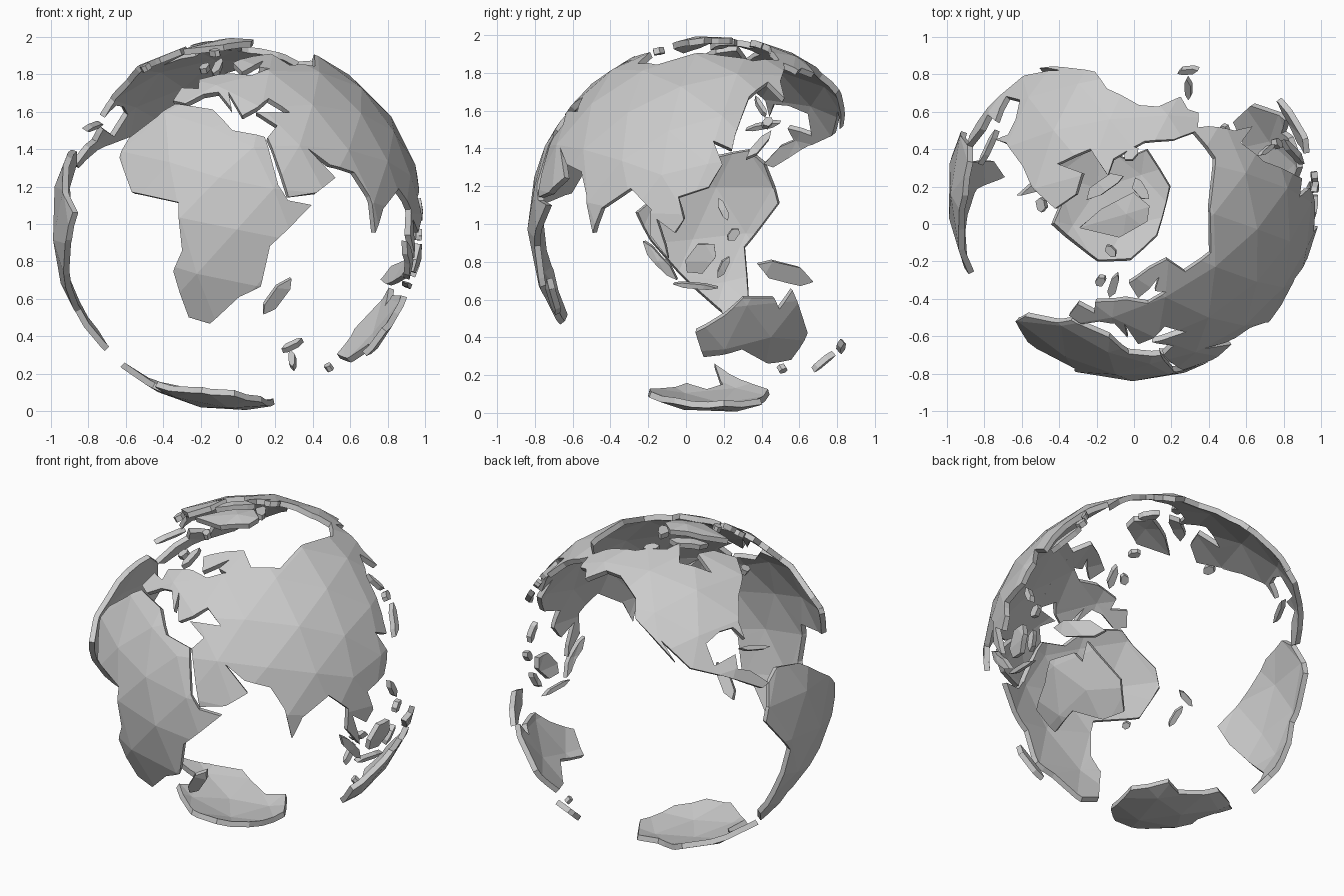
import bpy, bmesh
from math import radians, sin, cos
from mathutils import Vector, Matrix
from mathutils.geometry import delaunay_2d_cdt

if "Cube" in bpy.data.objects:
    bpy.data.objects.remove(bpy.data.objects["Cube"])

CENTRE = Vector((0, 0.16, 1))
THICK = 0.033
LON0 = 28.8

# tilted globe axes: north, facing meridian, east
north = Vector((0.2, -0.03, 0.98)).normalized()
east = north.cross(Vector((0, -1, 0))).normalized()
frame = Matrix((east.cross(north), east, north)).transposed()

# faceted base ball that every land plate lies on
ball = bmesh.new()
bmesh.ops.create_icosphere(ball, subdivisions=3, radius=1, matrix=frame.to_4x4())
ball.normal_update()
PLANES = [(f.normal.copy(), f.normal.dot(f.verts[0].co)) for f in ball.faces]
CREASES = [(e.verts[0].co.copy(), e.verts[1].co.copy()) for e in ball.edges]
ball.free()


def direction(lon, lat):
    a, b = radians(lon - LON0), radians(lat)
    return frame @ Vector((cos(b) * cos(a), cos(b) * sin(a), sin(b)))


def on_ball(d):
    return d * min(h / n.dot(d) for n, h in PLANES if n.dot(d) > 0.05)


def inside(p, poly):
    hit = False
    for a, b in zip(poly, poly[1:] + poly[:1]):
        if (a.y > p.y) != (b.y > p.y):
            if p.x < (b.x - a.x) * (p.y - a.y) / (b.y - a.y) + a.x:
                hit = not hit
    return hit


def plate(name, lonlat):
    """Land plate: outline cut out of the faceted ball, then thickened inward."""
    dirs = [direction(*p) for p in zip(lonlat[::2], lonlat[1::2])]
    c = sum(dirs, Vector()).normalized()
    u = c.orthogonal().normalized()
    v = c.cross(u)

    def flat(d):
        return Vector((d.dot(u), d.dot(v))) / d.dot(c)

    poly = [flat(d) for d in dirs]
    pts = list(poly)
    n = len(pts)
    edges = [(i, (i + 1) % n) for i in range(n)]
    for a, b in CREASES:
        if a.dot(c) > 0.15 and b.dot(c) > 0.15:
            edges.append((len(pts), len(pts) + 1))
            pts += [flat(a), flat(b)]
    res = delaunay_2d_cdt(pts, edges, [], 0, 1e-6)
    co, tris = res[0], res[2]
    bm = bmesh.new()
    made = {}
    for t in tris:
        mid = sum((co[i] for i in t), Vector((0, 0))) / len(t)
        if not inside(mid, poly):
            continue
        for i in t:
            if i not in made:
                made[i] = bm.verts.new(on_ball((c + u * co[i].x + v * co[i].y).normalized()))
        bm.faces.new([made[i] for i in t])
    me = bpy.data.meshes.new(name)
    bm.to_mesh(me)
    bm.free()
    ob = bpy.data.objects.new(name, me)
    ob.location = CENTRE
    bpy.context.collection.objects.link(ob)
    m = ob.modifiers.new("thickness", 'SOLIDIFY')
    m.thickness = THICK
    m.offset = -1


def island(name, lon, lat, length, heading=0, slim=0.3):
    """Small six-sided plate; half length in degrees, heading from east."""
    h = radians(heading)
    out = []
    for s, t in ((-1, 0), (-.5, -1), (.6, -.8), (1, 0), (.4, 1), (-.6, .8)):
        x, y = s * length, t * length * slim
        out += [lon + (x * cos(h) - y * sin(h)) / cos(radians(lat)),
                lat + x * sin(h) + y * cos(h)]
    plate(name, out)


# continents, simplified coastlines as longitude, latitude
plate("africa", [
    -6, 36, 10, 37, 20, 31, 32, 31, 39, 16, 43, 12, 51, 12, 40, -3, 40, -16, 34, -21, 26, -32,
    18, -31.5, 11, -17, 13, -10, 9, 4.5, -8, 4.5, -17, 14, -17, 21, -10, 30])
plate("asia", [
    33, 31, 35, 28, 43, 13, 52, 16, 59, 22, 48, 30, 57, 26, 67, 25, 73, 18, 77, 7, 80, 15,
    90, 22, 98, 16, 98, 8, 104, 1, 103, 5, 100, 13, 106, 9, 109, 13, 107, 20, 117, 23, 122, 30,
    119, 38, 126, 35, 128, 40, 139, 54, 155, 59, 157, 51, 163, 58, 179, 63, 190, 66, 160, 70,
    104, 77, 68, 68, 43, 66, 41, 42, 27, 39, 36, 36])
plate("europe", [
    43, 66, 27, 71, 14, 67, 5, 60, 14, 56, 18, 60, 23, 65, 22, 60, 29, 60, 20, 55, 8, 54,
    -4, 48, -1, 44, -9, 43, -8, 37, -2, 37, 3, 42, 9, 44, 17, 39, 13, 45, 22, 37, 27, 41,
    31, 46, 41, 42])
plate("north_america", [
    -175, 66, -172, 60, -165, 60, -160, 56, -146, 60, -135, 58, -124, 48, -124, 40, -110, 23,
    -114, 31, -105, 20, -94, 15, -80, 7, -77, 8, -83, 14, -88, 16, -87, 21, -96, 19, -97, 27,
    -90, 30, -84, 30, -81, 25, -81, 31, -74, 40, -66, 45, -56, 53, -64, 60, -78, 61, -79, 52,
    -94, 60, -82, 69, -97, 68, -128, 70, -156, 71])
plate("south_america", [
    -77, 8, -72, 12, -61, 10, -50, 3, -35, -6, -39, -15, -48, -27, -62, -40, -68, -55, -75, -48,
    -70, -19, -81, -5])
plate("australia", [
    111, -24, 121, -18, 127, -12, 137, -13, 139, -17, 143, -11, 151, -27, 148, -38, 138, -38,
    127, -31, 113, -34])
plate("antarctica", [
    -57, -62, -62, -74, -40, -77, -25, -71, 27, -67, 52, -65, 80, -66, 121, -67, 158, -70,
    167, -77, -130, -74, -90, -72, -68, -68])
plate("greenland", [-43, 60, -53, 68, -72, 78, -45, 83, -18, 80, -24, 70])

# islands of the southern seas
island("madagascar", 46.5, -18.5, 7.2, 68)
island("borneo", 114, 1, 6.2, 45, 0.6)
island("sumatra", 101, 0, 8, -48, 0.2)
island("java", 112, -8, 7, -6, 0.12)
island("sulawesi", 121, -2, 3.8, 60)
island("luzon", 121.5, 16, 3.8, 110)
island("mindanao", 124.5, 8, 2.4, 45, 0.6)
island("new_guinea", 141, -5.5, 10, -22)
island("tasmania", 146.5, -43, 1.5, 0, 0.8)
island("new_zealand_north", 176, -38, 3.6, 125)
island("new_zealand_south", 170.5, -44, 4.2, 50, 0.25)

# islands of the northern seas
island("britain", -2, 56.5, 4.5, 105)
island("ireland", -9, 55, 2, 90, 0.7)
island("iceland", -19, 65, 2.2, 0, 0.6)
island("japan", 137, 36, 6.5, 40, 0.2)
island("japan_north", 143, 43.5, 2, 30, 0.7)
island("sakhalin", 143, 50, 4, 95, 0.2)
island("cuba", -78, 21, 6, -15, 0.14)
island("newfoundland", -58, 48, 2.3, 0, 0.7)
island("baffin_island", -74, 68.5, 7, -45)
island("arctic_island_west", -111, 71, 2.8, 0, 0.6)
island("arctic_island_north", -78, 80, 4, 50, 0.45)
